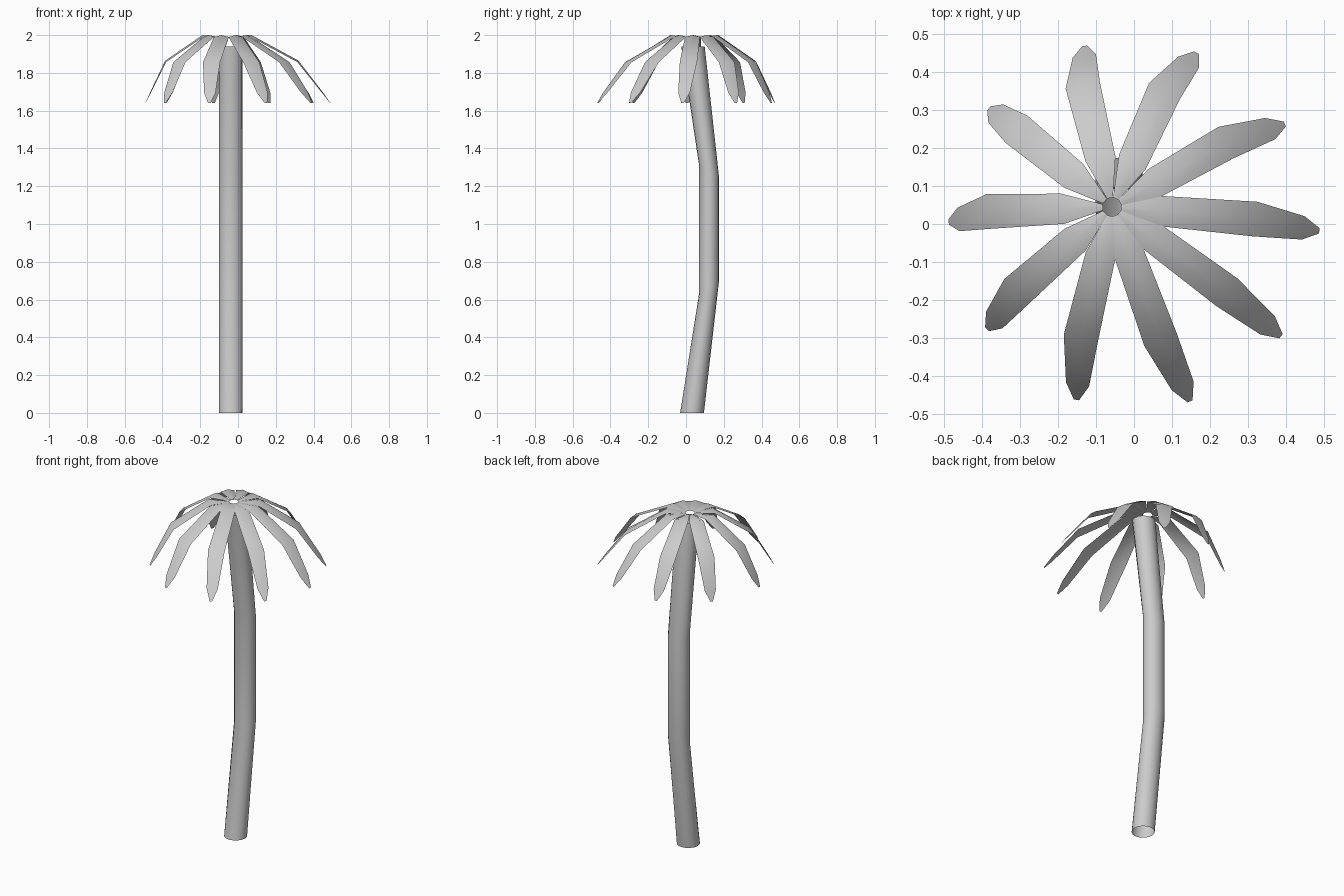
import bpy, bmesh, math
from mathutils import Vector

if "Cube" in bpy.data.objects:
    bpy.data.objects.remove(bpy.data.objects["Cube"])

HUB = Vector((-0.058, 0.045))


def finish(bm, name, angle):
    mesh = bpy.data.meshes.new(name)
    bmesh.ops.recalc_face_normals(bm, faces=bm.faces)
    bm.to_mesh(mesh)
    bm.free()
    obj = bpy.data.objects.new(name, mesh)
    bpy.context.collection.objects.link(obj)
    bpy.ops.object.select_all(action='DESELECT')
    obj.select_set(True)
    bpy.context.view_layer.objects.active = obj
    bpy.ops.object.shade_smooth_by_angle(angle=math.radians(angle))
    return obj


def bridge(bm, rows, closed=False):
    for a, b in zip(rows, rows[1:]):
        n = len(a)
        for i in range(n if closed else n - 1):
            j = (i + 1) % n
            bm.faces.new((a[i], a[j], b[j], b[i]))


# Bent trunk: open tube with mitred rings (centre y, centre z, y radius, tilt)
bm = bmesh.new()
SIDES = 16
rings = []
for cy, cz, ry, tilt in [(0.032, 0, 0.063, 0), (0.122, 0.665, 0.053, 0.035),
                         (0.122, 1.28, 0.053, -0.032), (0.037, 1.94, 0.062, 0)]:
    ring = []
    for i in range(SIDES):
        a = math.tau * i / SIDES
        ring.append(bm.verts.new((-0.038 + 0.063 * math.cos(a),
                                  cy + ry * math.sin(a),
                                  cz + tilt * math.sin(a))))
    rings.append(ring)
bridge(bm, rings, closed=True)
finish(bm, "trunk", 40)


# Drooping frond: rows of three points from the hub out to the tip
def frond(index, tip, knee):
    tip, knee = Vector(tip), Vector(knee)
    out = (tip - HUB).normalized()
    side = Vector((-out.y, out.x))
    start = (knee - HUB).normalized()
    rows = [(HUB + start * 0.024, 1.985, 0.008, 0.0),
            (HUB + start * 0.13, 2.0, 0.04, 0.01),
            (knee, 1.865, 0.046, 0.008),
            (knee.lerp(tip, 0.75), 1.70, 0.031, 0.004),
            (tip, 1.64, 0.007, 0.0)]
    bm = bmesh.new()
    grid = []
    for p, z, w, sag in rows:
        row = []
        for s in (-1, 0, 1):
            q = p + side * (w * s)
            row.append(bm.verts.new((q.x, q.y, z - sag * abs(s))))
        grid.append(row)
    bridge(bm, grid)
    for f in bm.faces:
        f.normal_update()
    finish(bm, f"frond_{index}", 60)


# Ten fronds: tip and knee positions seen from the top
FRONDS = [((0.489, -0.018), (0.32, 0.013)), ((0.398, 0.264), (0.243, 0.215)),
          ((0.165, 0.452), (0.08, 0.35)), ((-0.13, 0.470), (-0.135, 0.365)),
          ((-0.383, 0.305), (-0.31, 0.25)), ((-0.489, 0.005), (-0.385, 0.033)),
          ((-0.388, -0.278), (-0.31, -0.178)), ((-0.152, -0.464), (-0.14, -0.30)),
          ((0.148, -0.468), (0.07, -0.305)), ((0.388, -0.296), (0.245, -0.18))]
for i, (tip, knee) in enumerate(FRONDS, 1):
    frond(i, tip, knee)
